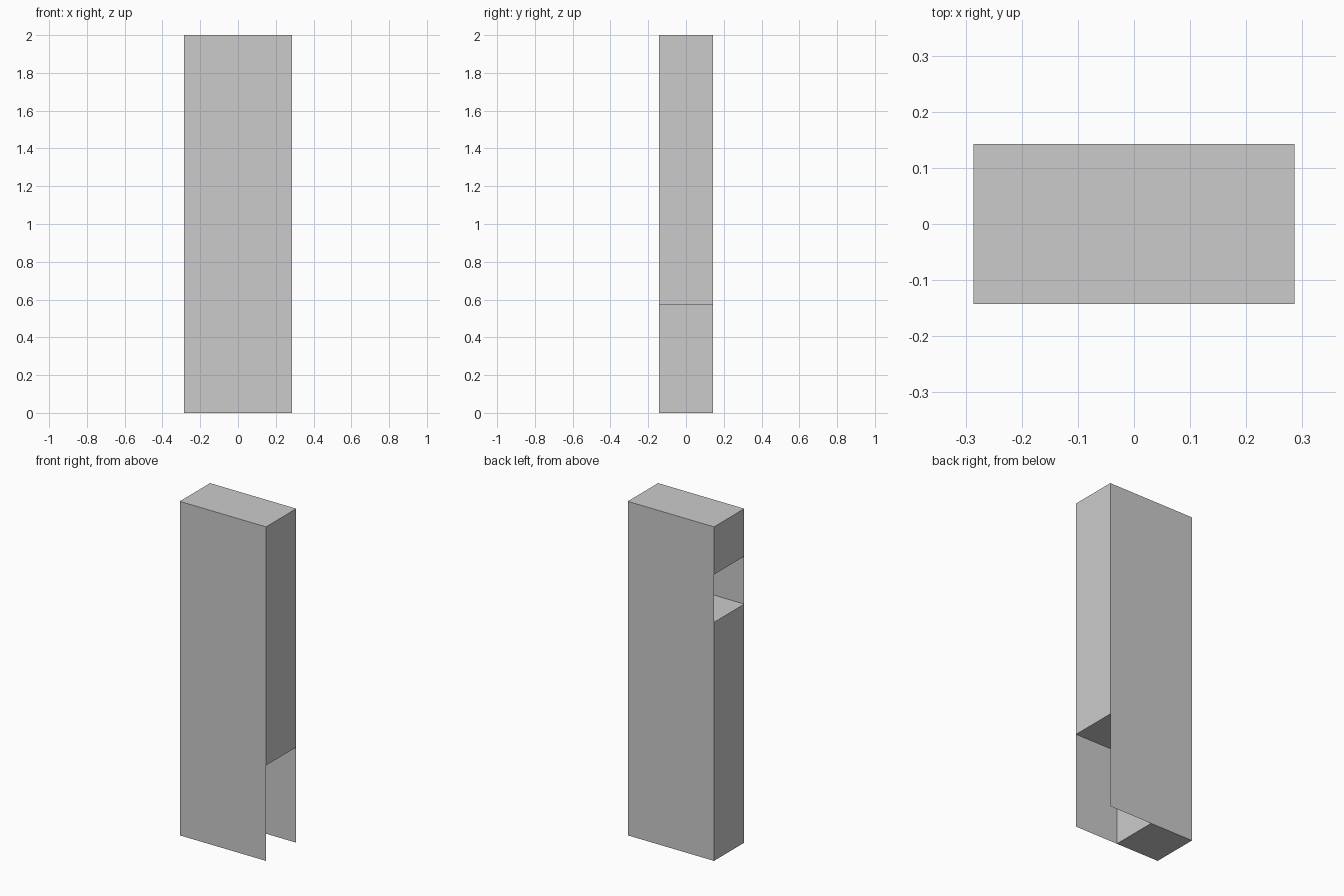
import bpy, bmesh

if "Cube" in bpy.data.objects:
    bpy.data.objects.remove(bpy.data.objects["Cube"])

U = 2 / 7            # one grid cell: the model is 2 x 1 x 7 cells
H = U / 2            # half depth


def make_object(name, bm):
    mesh = bpy.data.meshes.new(name)
    bm.to_mesh(mesh)
    bm.free()
    obj = bpy.data.objects.new(name, mesh)
    bpy.context.collection.objects.link(obj)
    return obj


# Edge band: stepped outline with a notch low on the right and one high on the left
outline = [(-1, 0), (0, 0), (0, 2), (1, 2), (1, 7), (-1, 7),
           (-1, 6), (0, 6), (0, 5), (-1, 5)]
bm = bmesh.new()
front = [bm.verts.new((x * U, -H, z * U)) for x, z in outline]
back = [bm.verts.new((x * U, H, z * U)) for x, z in outline]
for i in range(len(outline)):
    j = (i + 1) % len(outline)
    bm.faces.new((front[j], front[i], back[i], back[j]))
make_object("edge_band", bm)

# Full-size thin sheets closing the front and back, also across the notches
for name, side in (("front_sheet", -1), ("back_sheet", 1)):
    bm = bmesh.new()
    corners = [(side * sx * U, side * H, z * U)
               for sx, z in ((1, 0), (-1, 0), (-1, 7), (1, 7))]
    bm.faces.new([bm.verts.new(c) for c in corners])
    make_object(name, bm)
